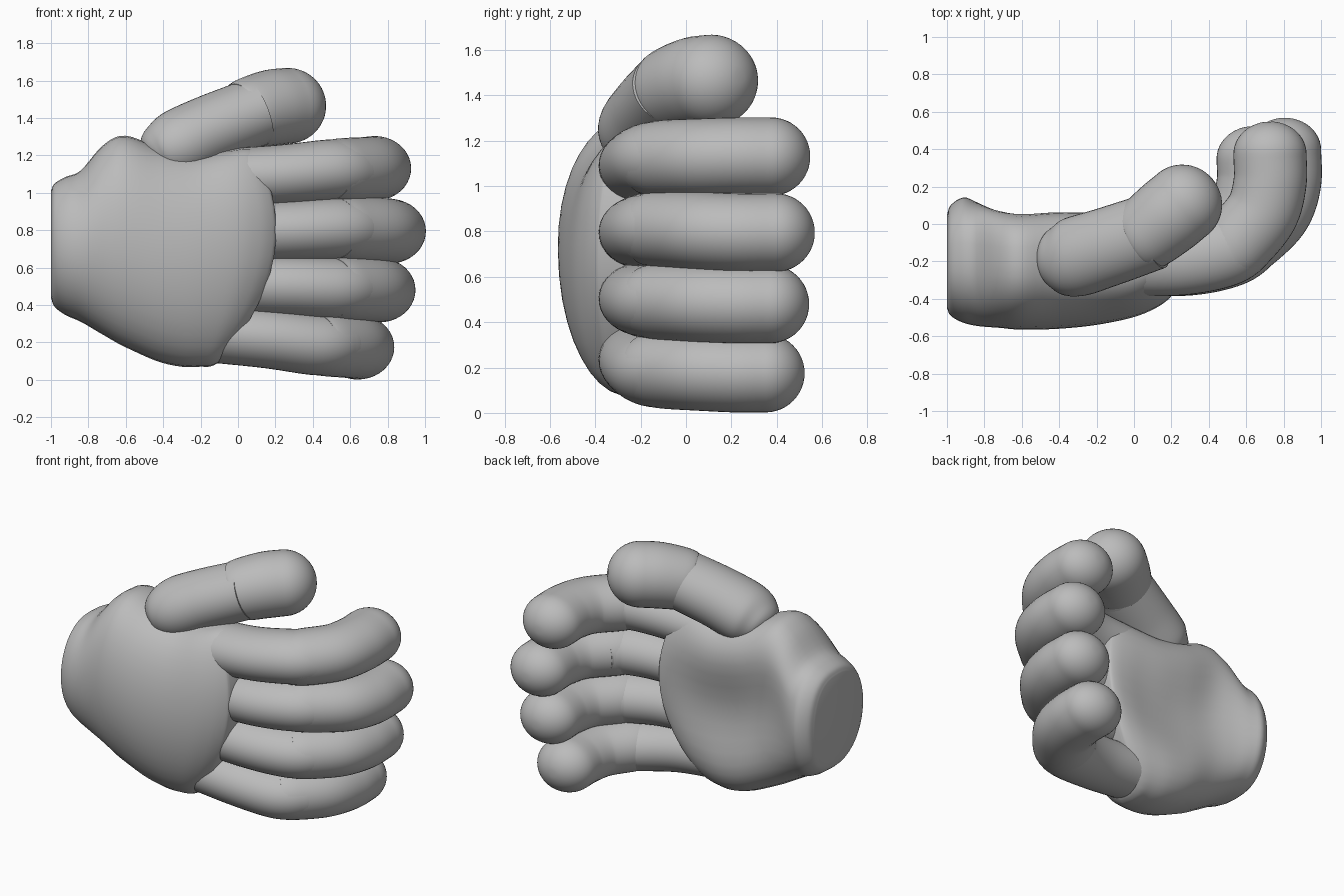
import bpy, bmesh, math
from mathutils import Vector

old = bpy.data.objects.get("Cube")
if old:
    bpy.data.objects.remove(old, do_unlink=True)

grey = bpy.data.materials.new("matte grey")
grey.use_nodes = True
COLOR = (0.5, 0.5, 0.5, 1)
grey.diffuse_color = COLOR
bsdf = next(n for n in grey.node_tree.nodes if n.type == "BSDF_PRINCIPLED")
bsdf.inputs["Base Color"].default_value = COLOR
N = 40


def spline(keys, steps):
    """Smooth curve through rows of numbers."""
    keys = [Vector(k) for k in keys]
    pts = [keys[0] * 2 - keys[1]] + keys + [keys[-1] * 2 - keys[-2]]
    out = []
    for a, b, c, d in zip(pts, pts[1:], pts[2:], pts[3:]):
        for s in range(steps):
            t = s / steps
            out.append(b + (c - a) * (t / 2) + (a * 2 - b * 5 + c * 4 - d) * (t * t / 2)
                       + (b * 3 - a - c * 3 + d) * (t ** 3 / 2))
    return out + [keys[-1]]


def loft(name, rings):
    """Skin the rings and close both ends with strips."""
    bm = bmesh.new()
    loops = [[bm.verts.new(p) for p in ring] for ring in rings]
    for a, b in zip(loops, loops[1:]):
        for i in range(N):
            j = (i + 1) % N
            bm.faces.new((a[i], a[j], b[j], b[i]))
    for end in (loops[0], loops[-1]):
        for i in range(N // 2):
            quad = [end[i], end[i + 1], end[(N - i - 1) % N], end[(N - i) % N]]
            bm.faces.new(list(dict.fromkeys(quad)))
    bmesh.ops.recalc_face_normals(bm, faces=bm.faces)
    mesh = bpy.data.meshes.new(name)
    bm.to_mesh(mesh)
    bm.free()
    mesh.materials.append(grey)
    obj = bpy.data.objects.new(name, mesh)
    bpy.context.collection.objects.link(obj)
    bpy.ops.object.select_all(action="DESELECT")
    obj.select_set(True)
    bpy.context.view_layer.objects.active = obj
    bpy.ops.object.shade_smooth_by_angle(angle=math.radians(40))


def tube(name, keys, wide, round_tip=False):
    """Oval tube through (x, y, z, radius) rows."""
    path = spline(keys, 8)
    spots = [(p.to_3d(), p.w) for p in path]
    dirs = []
    for i in range(len(spots)):
        lo, hi = spots[max(i - 1, 0)][0], spots[min(i + 1, len(spots) - 1)][0]
        dirs.append((hi - lo).normalized())
    if round_tip:
        (centre, r), way = spots[-1], dirs[-1]
        for k in range(1, 12):
            a = k / 12 * math.pi / 2
            spots.append((centre + way * r * math.sin(a), r * math.cos(a)))
            dirs.append(way)
    rings = []
    for (c, r), way in zip(spots, dirs):
        side = way.cross(Vector((0, 0, 1))).normalized()
        up = side.cross(way)
        rings.append([c + r * (up * math.cos(math.tau * i / N) + side * wide * math.sin(math.tau * i / N))
                      for i in range(N)])
    loft(name, rings)


# Palm: rows of x, low z, high z, front y, back y
palm_rows = [(-1, .44, 1.01, -.45, .05), (-.98, .39, 1.05, -.49, .1), (-.92, .345, 1.085, -.525, .14),
             (-.84, .31, 1.12, -.545, .14), (-.72, .24, 1.255, -.555, .13), (-.6, .175, 1.305, -.565, .13),
             (-.4, .1, 1.24, -.56, .15), (-.2, .07, 1.205, -.54, .14), (0, .07, 1.225, -.5, .1),
             (.12, .07, 1.24, -.45, .06), (.19, .08, 1.24, -.4, .02), (.205, .09, 1.23, -.375, -.01)]
palm = []
for x, low, high, front, back in spline(palm_rows, 5):
    ring = []
    t = min(max((x + .7) / .9, 0), 1)
    hollow = .14 * math.sin(math.pi * min(max((x + .9) / 1.1, 0), 1))
    mid = (front + back) / 2
    for i in range(N):
        a = math.tau * i / N
        c, s = math.cos(a), math.sin(a)
        z = (low + high) / 2 + (high - low) / 2 * c
        # Domed back of the hand, squarer hollow inside
        if s >= 0:
            y = mid + (front - mid) * s ** (.9 - .35 * t * t)
        else:
            y = mid + (back - mid) * (-s) ** .7 - hollow * s ** 6
        ring.append(Vector((x - t * t * .62 * (z - .8) ** 2, y, z)))
    palm.append(ring)
loft("palm", palm)

# Fingers: base x, joint x, tip x, tip y, base z, joint z, tip z
fingers = {"index": (-.1, .58, .727, .375, 1.075, 1.12, 1.13),
           "middle": (-.02, .61, .805, .395, .79, .81, .795),
           "ring": (-.06, .59, .75, .37, .51, .49, .48),
           "little": (-.2, .5, .637, .35, .255, .19, .175)}
for name, (bx, jx, tx, ty, bz, jz, tz) in fingers.items():
    tube(name + "_finger_base", [(bx, -.195, bz, .157), ((bx + jx) / 2, -.19, (bz + jz) / 2, .16),
                                 (jx - .1, -.14, jz, .164), (jx, -.07, jz, .162),
                                 (jx + .04, -.01, jz, .155)], 1.2)
    tube(name + "_finger_tip", [(jx - .09, -.155, jz, .162), (jx - .02, -.09, jz, .172),
                                (jx * .3 + tx * .7, .06, (jz + tz) / 2, .173),
                                (tx, .22, tz, .173), (tx, ty, tz, .173)], 1.13, True)

# Thumb
tube("thumb_base", [(-.47, -.2, 1.18, .08), (-.43, -.195, 1.205, .145), (-.33, -.18, 1.25, .187),
                    (-.15, -.125, 1.335, .187), (.1, -.04, 1.435, .182)], 1.13)
tube("thumb_tip", [(.04, -.065, 1.412, .185), (.08, -.04, 1.43, .194), (.18, .04, 1.455, .203),
                   (.265, .11, 1.465, .203)], 1.04, True)
